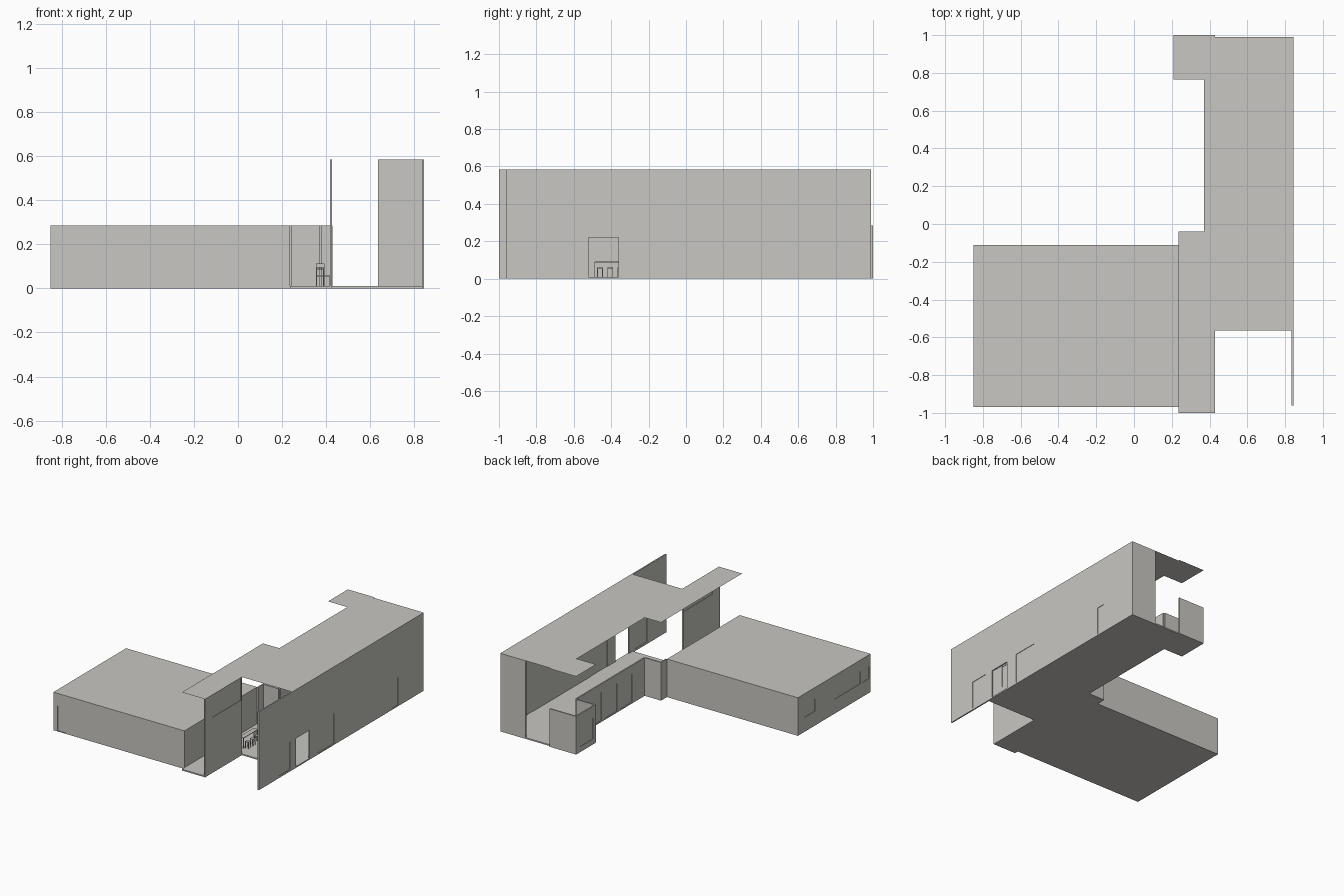
import bpy, bmesh

if "Cube" in bpy.data.objects:
    bpy.data.objects.remove(bpy.data.objects["Cube"])

T = 0.01  # wall thickness

grey = bpy.data.materials.new("warm_grey")
grey.diffuse_color = (0.58, 0.57, 0.54, 1)
grey.use_nodes = True
grey.node_tree.nodes["Principled BSDF"].inputs["Base Color"].default_value = grey.diffuse_color


def finish(bm, name):
    bmesh.ops.remove_doubles(bm, verts=bm.verts, dist=1e-5)
    me = bpy.data.meshes.new(name)
    bm.to_mesh(me)
    bm.free()
    ob = bpy.data.objects.new(name, me)
    me.materials.append(grey)
    bpy.context.collection.objects.link(ob)
    return ob


def add_box(bm, x0, x1, y0, y1, z0, z1):
    vs = bmesh.ops.create_cube(bm, size=1)["verts"]
    for v in vs:
        v.co = ((x0 + x1) / 2 + v.co.x * (x1 - x0),
                (y0 + y1) / 2 + v.co.y * (y1 - y0),
                (z0 + z1) / 2 + v.co.z * (z1 - z0))


def boxes(name, *dims):
    bm = bmesh.new()
    for d in dims:
        add_box(bm, *d)
    return finish(bm, name)


def slab(name, outline, z, thick=0.0):
    """Flat outline at height z, optionally extruded upward."""
    bm = bmesh.new()
    f = bm.faces.new([bm.verts.new((x, y, z)) for x, y in outline])
    if thick:
        r = bmesh.ops.extrude_face_region(bm, geom=[f])
        for v in r["geom"]:
            if isinstance(v, bmesh.types.BMVert):
                v.co.z += thick
        bmesh.ops.recalc_face_normals(bm, faces=bm.faces)
    return finish(bm, name)


def wall(name, along, pos, a, b, h, holes=(), panes=True):
    """Thick wall running along 'x' or 'y'; holes are (a, b, z0, z1) filled by thin panes."""
    def pt(u, z):
        return (u, pos, z) if along == "x" else (pos, u, z)

    def quad(bm, u0, u1, z0, z1):
        bm.faces.new([bm.verts.new(pt(*p)) for p in
                      ((u0, z0), (u1, z0), (u1, z1), (u0, z1))])

    us = sorted({a, b, *[v for o in holes for v in o[:2]]})
    zs = sorted({0, h, *[v for o in holes for v in o[2:4]]})
    bm = bmesh.new()
    for u0, u1 in zip(us, us[1:]):
        for z0, z1 in zip(zs, zs[1:]):
            u, z = (u0 + u1) / 2, (z0 + z1) / 2
            if not any(o[0] < u < o[1] and o[2] < z < o[3] for o in holes):
                quad(bm, u0, u1, z0, z1)
    ob = finish(bm, name)
    m = ob.modifiers.new("thickness", "SOLIDIFY")
    m.thickness, m.offset = T, 0
    # thin door and window panes in the middle of the wall
    for i, o in enumerate(holes):
        if len(o) == 4:
            bm = bmesh.new()
            quad(bm, *o)
            p = finish(bm, f"{name}_pane_{i}")
            s = p.modifiers.new("thickness", "SOLIDIFY")
            s.thickness, s.offset = 0.003, 0


LOW, HIGH, H = 0.285, 0.585, T / 2

# Hall floor and high flat roof share one outline
plan = [(0.235, -1), (0.425, -1), (0.425, -0.565), (0.845, -0.565), (0.845, 0.99),
        (0.43, 0.99), (0.43, 1), (0.21, 1), (0.21, 0.765), (0.37, 0.765),
        (0.37, -0.04), (0.235, -0.04)]
slab("hall_floor", plan, 0, 0.01)
slab("hall_roof", plan, HIGH)

# Low side block
block = [(-0.85, -0.97), (0.235, -0.97), (0.235, -0.11), (-0.85, -0.11)]
slab("block_floor", block, 0, 0.004)
slab("block_roof", block, LOW)
wall("block_front_wall", "x", -0.97 + H, -0.85, 0.235, LOW, [(-0.816, -0.75, 0.006, 0.19)])
wall("block_back_wall", "x", -0.11 - H, -0.85, 0.235, LOW)
wall("block_left_wall", "y", -0.85 + H, -0.97, -0.11, LOW,
     [(-0.313, -0.18, 0.107, 0.2), (-0.85, -0.54, 0.107, 0.2), (-0.95, -0.87, 0.107, 0.2)])
wall("block_right_wall", "y", 0.235 - H, -0.97, -0.11, LOW)

# Tall right wall with doors, a window and one open hatch (fifth value = left open)
wall("tall_right_wall", "y", 0.845 - H, -0.96, 0.99, HIGH,
     [(-0.73, -0.59, 0.015, 0.22), (-0.52, -0.36, 0.01, 0.22, "open"),
      (-0.263, -0.07, 0.01, 0.235), (0.615, 0.683, 0.01, 0.218)])
# Tall front wall beside the entrance and tall back wall
wall("tall_entrance_wall", "y", 0.425 - H / 2, -1, -0.565, HIGH, [(-0.91, -0.575, 0.415, 0.575)])
wall("tall_back_wall", "x", 0.99 - H, 0.635, 0.845, HIGH)

# Low corridor walls
wall("low_corner_side_wall", "y", 0.235 + H, -0.11, -0.04, LOW)
wall("low_corner_wall", "x", -0.04 - H, 0.235, 0.37, LOW)
wall("low_corridor_wall", "y", 0.37 + H, -0.04, 0.765, LOW,
     [(0.11, 0.25, 0.01, 0.22), (0.29, 0.43, 0.01, 0.22), (0.47, 0.61, 0.01, 0.22)])
wall("low_bay_front_wall", "x", 0.765 + H, 0.21, 0.37, LOW)
wall("low_bay_side_wall", "y", 0.21 + H, 0.765, 1, LOW, [(0.80, 0.95, 0.04, 0.2)])
wall("low_bay_back_wall", "x", 1 - H, 0.21, 0.43, LOW)


# Furniture seen through the hatch
def legged(name, x0, x1, y0, y1, top, back=None):
    w = 0.004
    parts = [(x0, x1, y0, y1, top - 0.005, top)]
    for x in (x0, x1 - w):
        for y in (y0, y1 - w):
            parts.append((x, x + w, y, y + w, 0.01, top - 0.005))
    if back:
        for x in (x0, x1 - w):
            parts.append((x, x + w, y1 - w, y1, top, back))
        parts.append((x0, x1, y1 - w, y1, back - 0.018, back))
    boxes(name, *parts)


legged("table", 0.355, 0.39, -0.49, -0.32, 0.091)
for i in range(3):
    y = -0.475 + i * 0.055
    legged(f"stool_{i}", 0.392, 0.42, y, y + 0.03, 0.06)
legged("chair", 0.355, 0.393, -0.30, -0.262, 0.06, 0.113)
